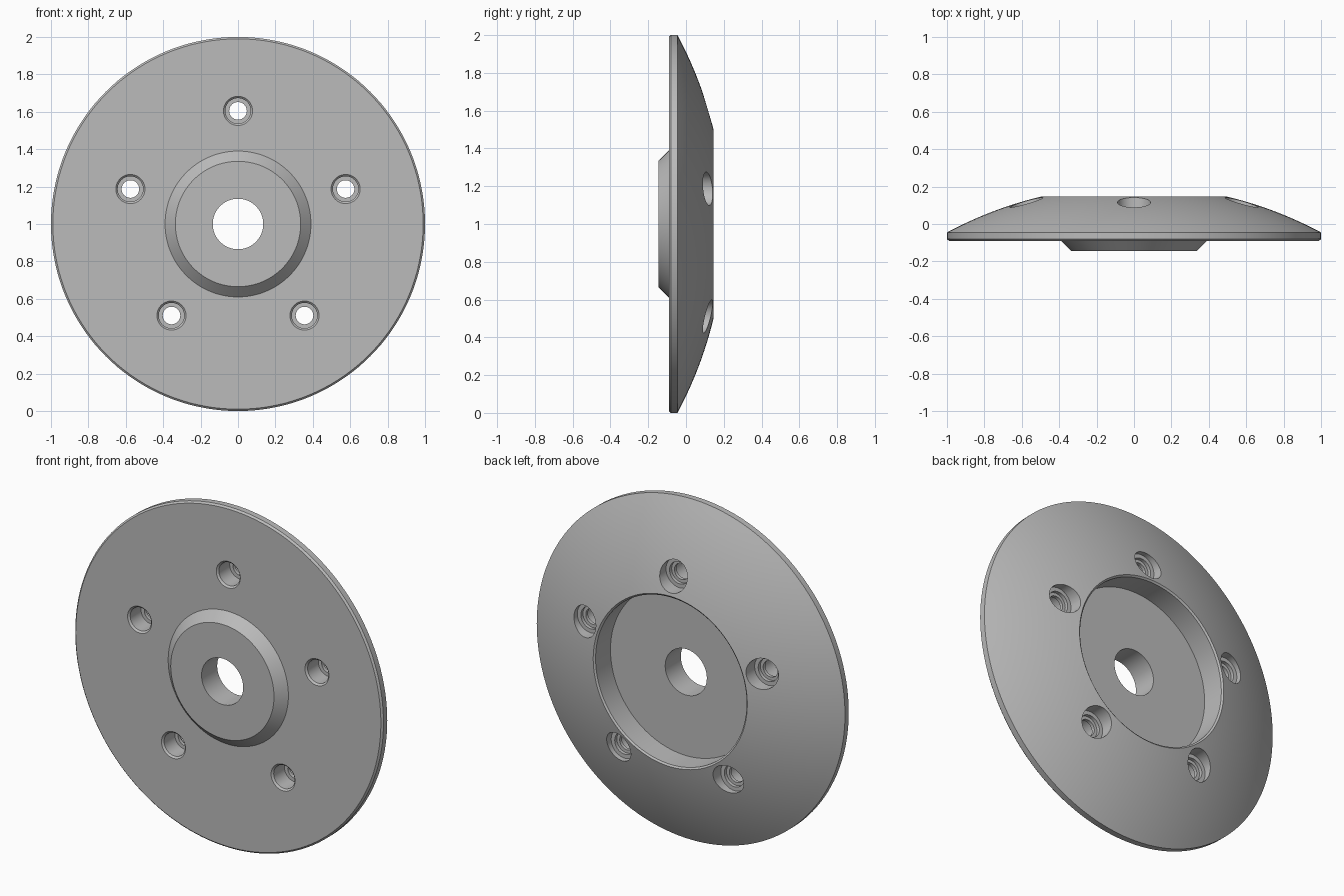
import bpy, bmesh, math
from mathutils import Matrix, Vector

cube = bpy.data.objects.get("Cube")
if cube:
    bpy.data.objects.remove(cube)

CENTRE = Vector((0, 0, 1))

grey = bpy.data.materials.new("plain grey")
grey.use_nodes = True
COLOUR = (0.5, 0.5, 0.5, 1)
grey.diffuse_color = COLOUR
grey.node_tree.nodes["Principled BSDF"].inputs["Base Color"].default_value = COLOUR


def lathe(name, profile, steps, location, ring=False):
    """Turn (radius, y) points about the y axis; a ring closes on itself, else the ends are capped."""
    bm = bmesh.new()
    turns = [Matrix.Rotation(math.tau * i / steps, 3, "Y") for i in range(steps)]
    loops = [[bm.verts.new(t @ Vector((0, y, r))) for t in turns] for r, y in profile]
    pairs = list(zip(loops, loops[1:]))
    if ring:
        pairs.append((loops[-1], loops[0]))
    else:
        bm.faces.new(loops[0])
        bm.faces.new(loops[-1])
    for a, b in pairs:
        for i in range(steps):
            j = (i + 1) % steps
            bm.faces.new((a[i], a[j], b[j], b[i]))
    bmesh.ops.recalc_face_normals(bm, faces=bm.faces)
    mesh = bpy.data.meshes.new(name)
    bm.to_mesh(mesh)
    bm.free()
    mesh.materials.append(grey)
    obj = bpy.data.objects.new(name, mesh)
    obj.location = location
    bpy.context.collection.objects.link(obj)
    return obj


# Domed back surface, as a slice of a large sphere
BALL, RIM_Y, RECESS = 2.12, -0.045, 0.49
drop = math.sqrt(BALL ** 2 - 1)
radii = [1 - 0.5 * i / 12 for i in range(13)]
dome = [(r, RIM_Y + math.sqrt(BALL ** 2 - r * r) - drop) for r in radii]

# Disc with front boss, centre bore and back recess
front = [(0.135, -0.145), (0.335, -0.145), (0.39, -0.09), (0.99, -0.09), (1, -0.08)]
back = [(RECESS, 0.138), (RECESS, 0), (0.135, 0)]
disc = lathe("flange_disc", front + dome + back, 144, CENTRE, ring=True)

# Five stepped bolt holes: chamfered front bore, narrow web, wide back counterbore
bolt = [(0.078, -0.2), (0.078, -0.09), (0.068, -0.08), (0.068, 0.02), (0.047, 0.02),
        (0.047, 0.04), (0.065, 0.04), (0.065, 0.06), (0.088, 0.06), (0.088, 0.3)]
cutters = []
for k in range(5):
    a = math.tau * k / 5
    spot = CENTRE + 0.605 * Vector((math.sin(a), 0, math.cos(a)))
    cutter = lathe("bolt_hole_cutter", bolt, 40, spot)
    cutter.hide_render = True
    cutters.append(cutter)
    mod = disc.modifiers.new("bolt hole", "BOOLEAN")
    mod.operation, mod.solver, mod.object = "DIFFERENCE", "EXACT", cutter

# Keep the drilled mesh and drop the cutters
bpy.context.view_layer.update()
drilled = bpy.data.meshes.new_from_object(disc.evaluated_get(bpy.context.evaluated_depsgraph_get()))
disc.modifiers.clear()
disc.data = drilled
for cutter in cutters:
    bpy.data.objects.remove(cutter)

bpy.ops.object.select_all(action="DESELECT")
disc.select_set(True)
bpy.context.view_layer.objects.active = disc
bpy.ops.object.shade_smooth_by_angle(angle=math.radians(20))
